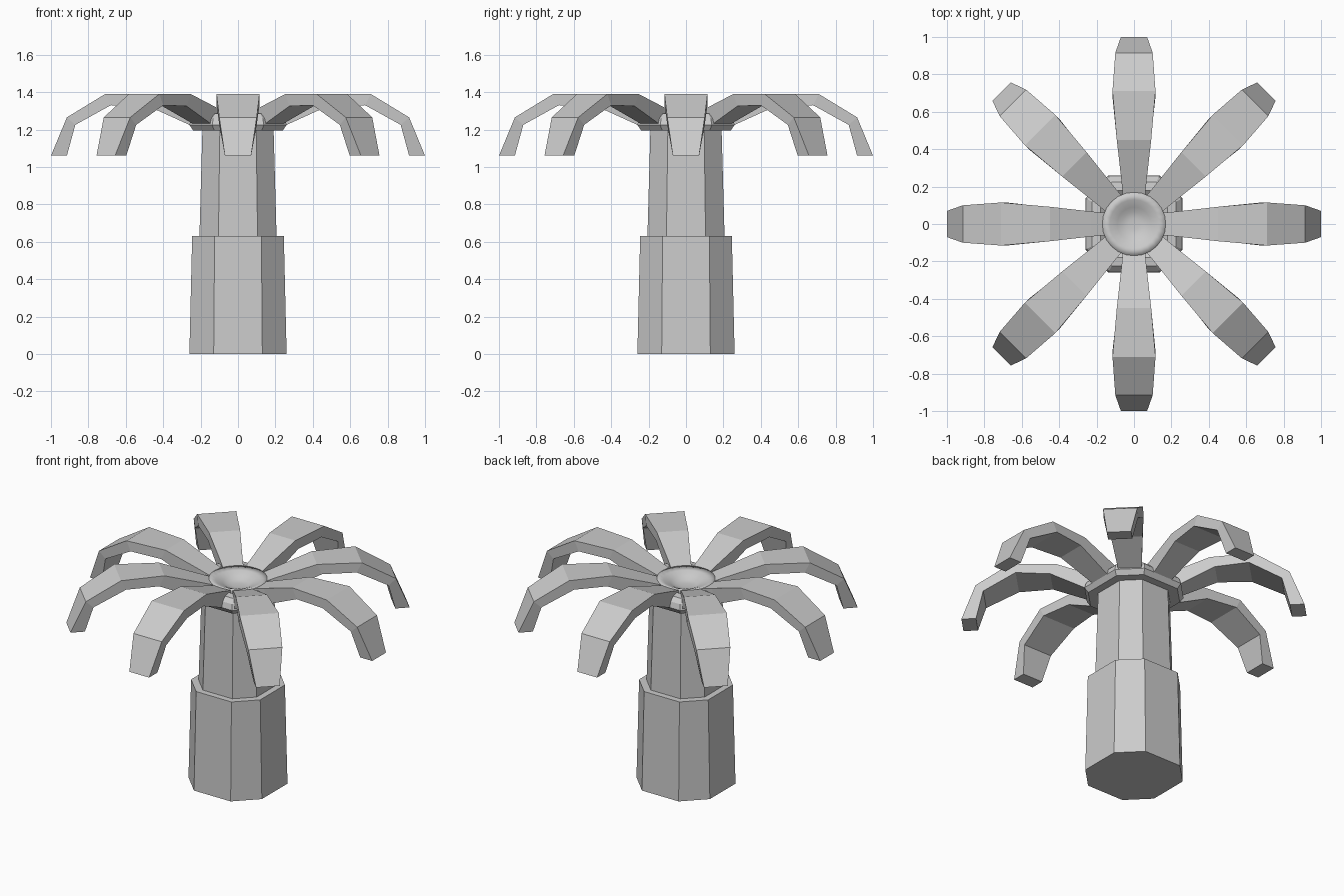
import bpy, bmesh, math
from mathutils import Matrix, Vector

if "Cube" in bpy.data.objects:
    bpy.data.objects.remove(bpy.data.objects["Cube"])


def finish(name, bm):
    bmesh.ops.recalc_face_normals(bm, faces=bm.faces)
    mesh = bpy.data.meshes.new(name)
    bm.to_mesh(mesh)
    bm.free()
    obj = bpy.data.objects.new(name, mesh)
    bpy.context.collection.objects.link(obj)
    return obj


def loft(name, rings, cap_start=True, cap_end=True):
    """Skin a list of closed rings of points."""
    bm = bmesh.new()
    loops = [[bm.verts.new(p) for p in ring] for ring in rings]
    n = len(loops[0])
    for a, b in zip(loops, loops[1:]):
        for i in range(n):
            j = (i + 1) % n
            bm.faces.new((a[i], a[j], b[j], b[i]))
    if cap_start:
        bm.faces.new(loops[0][::-1])
    if cap_end:
        bm.faces.new(loops[-1])
    return finish(name, bm)


def octagon(half, flat, z):
    """Chamfered square: half width, half length of the straight sides."""
    h, f = half, flat
    return [(h, -f, z), (h, f, z), (f, h, z), (-f, h, z),
            (-h, f, z), (-h, -f, z), (-f, -h, z), (f, -h, z)]


def circle(r, z, n=24):
    return [(r * math.cos(2 * math.pi * i / n), r * math.sin(2 * math.pi * i / n), z)
            for i in range(n)]


# Two-stage trunk
loft("lower_trunk", [octagon(0.26, 0.13, 0), octagon(0.245, 0.125, 0.63)])
loft("upper_trunk", [octagon(0.207, 0.105, 0.6), octagon(0.19, 0.097, 1.21)])

# Flared collar with rounded top beneath the fronds
loft("collar", [octagon(h, h * 0.53, z) for h, z in
                [(0.18, 1.195), (0.24, 1.195), (0.26, 1.225), (0.25, 1.26),
                 (0.225, 1.285), (0.18, 1.29), (0.10, 1.23)]])

# Dished crown centre
dish = loft("crown_dish", [circle(r, z) for r, z in
                           [(0.10, 1.22), (0.165, 1.25), (0.17, 1.298), (0.13, 1.287),
                            (0.09, 1.27), (0.065, 1.255), (0.03, 1.25)]])
for p in dish.data.polygons:
    p.use_smooth = True

# Fronds: top radius, top z, bottom radius, bottom z, half width
stations = [(0.13, 1.285, 0.13, 1.20, 0.058),
            (0.23, 1.318, 0.26, 1.225, 0.067),
            (0.45, 1.39, 0.48, 1.325, 0.092),
            (0.71, 1.39, 0.68, 1.33, 0.115),
            (0.915, 1.265, 0.87, 1.225, 0.10),
            (1.0, 1.06, 0.915, 1.06, 0.07)]
for k in range(8):
    rot = Matrix.Rotation(k * math.pi / 4, 3, 'Z')
    rings = [[rot @ Vector(p) for p in
              ((rt, -w, zt), (rt, w, zt), (rb, w, zb), (rb, -w, zb))]
             for rt, zt, rb, zb, w in stations]
    loft("frond_%d" % (k + 1), rings)
